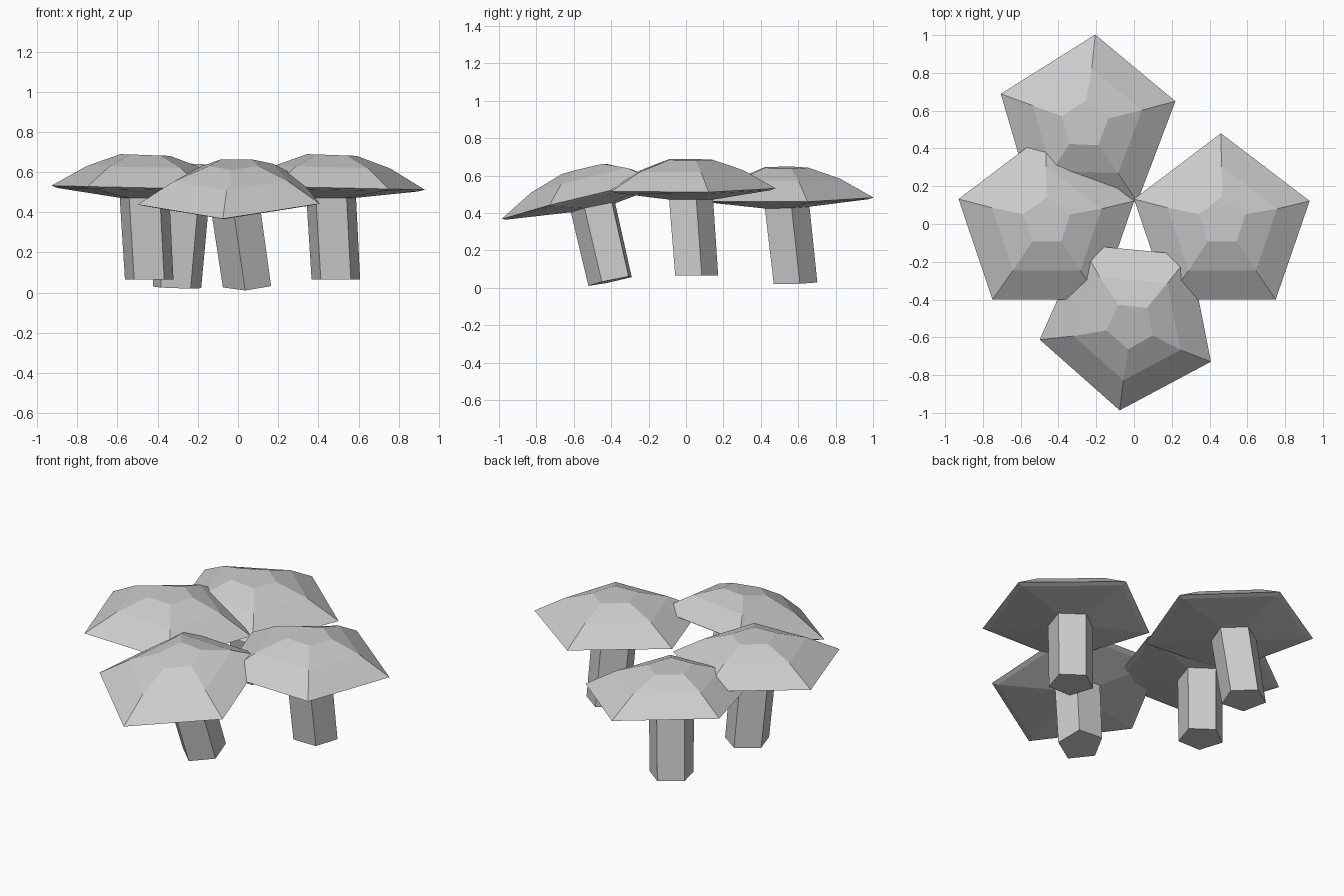
import bpy, bmesh
from math import sin, cos, radians
from mathutils import Matrix, Vector

if "Cube" in bpy.data.objects:
    bpy.data.objects.remove(bpy.data.objects["Cube"])

# slightly irregular five-sided cap outline
RIM = [(-.004, .480), (.466, .122), (.286, -.400), (-.284, -.400), (-.464, .132)]


def pentagon(cx, cy, z, r, slope=0.0):
    pts = []
    for i in range(5):
        a = radians(90 - 72 * i)
        x, y = r * cos(a), r * sin(a)
        pts.append((cx + x, cy + y, z + slope * x))
    return pts


def rim_ring(scale, z, slope, cx=0.0, cy=0.0):
    return [(cx + x * scale, cy + y * scale, z + slope * x * scale + .01 * (i == 0) * scale)
            for i, (x, y) in enumerate(RIM)]


def loft(name, rings, cap_first=False, cap_last=False):
    bm = bmesh.new()
    vs = [[bm.verts.new(Vector(p)) for p in ring] for ring in rings]
    for a, b in zip(vs, vs[1:]):
        for i in range(5):
            j = (i + 1) % 5
            bm.faces.new((a[i], b[i], b[j], a[j]))
    if cap_first:
        bm.faces.new(vs[0])
    if cap_last:
        bm.faces.new(vs[-1][::-1])
    bm.normal_update()
    me = bpy.data.meshes.new(name)
    bm.to_mesh(me)
    bm.free()
    return me


# leaning stem, open where it meets the cap
neck = pentagon(0, .015, .472, .13)
stem = loft("stem", [pentagon(.023, .045, .065, .127), neck], cap_first=True)

# faceted cap: underside, thin lip, sloping sides, flat crown
cap = loft("cap", [
    neck,
    rim_ring(.93, .512, -.02),
    rim_ring(1.0, .522, -.0215),
    rim_ring(.625, .624, -.02, .002, .004),
    pentagon(.003, .012, .685, .13, -.035),
], cap_last=True)

# placement: position, turn about z, then tilt about x and y
PLACES = {
    "right": ((.464, 0, 0), 0, 0, 0),
    "left": ((-.465, 0, 0), 0, 0, 0),
    "back": ((-.274, .540, -.042), 69.3, 1.8, 2.0),
    "front": ((.005, -.402, -.032), -42.6, 12, -2.9),
}
for side, (loc, rz, rx, ry) in PLACES.items():
    m = (Matrix.Translation(loc) @ Matrix.Rotation(radians(ry), 4, 'Y')
         @ Matrix.Rotation(radians(rx), 4, 'X') @ Matrix.Rotation(radians(rz), 4, 'Z'))
    for me in (stem, cap):
        ob = bpy.data.objects.new(f"{side}_mushroom_{me.name}", me)
        ob.matrix_world = m
        bpy.context.collection.objects.link(ob)
